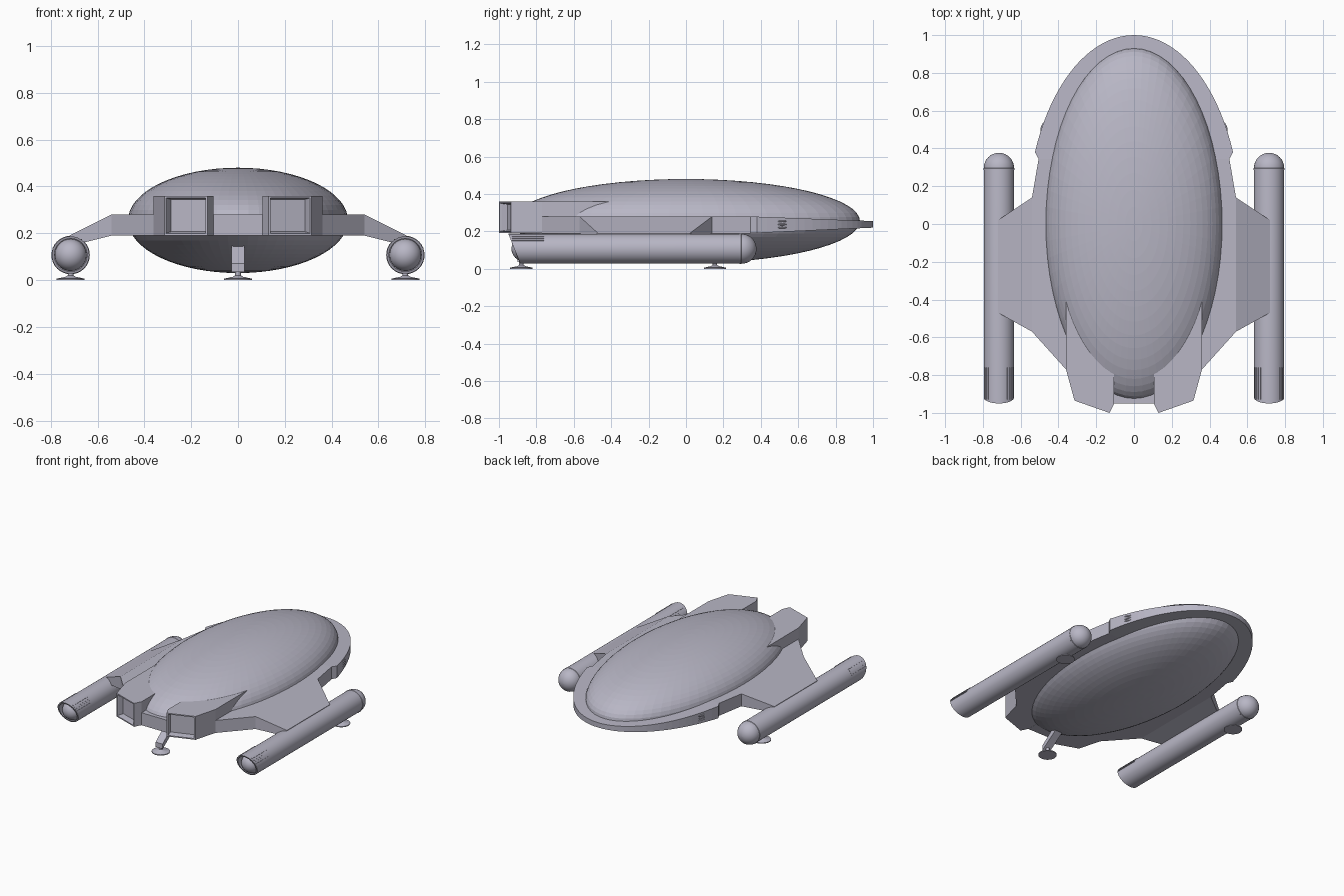
import bpy, bmesh, math
from mathutils import Vector, Matrix

cube = bpy.data.objects.get("Cube")
if cube:
    bpy.data.objects.remove(cube)

grey = bpy.data.materials.new("pale_lavender_grey")
grey.use_nodes = True
COLOUR = (0.48, 0.47, 0.56, 1)
grey.diffuse_color = COLOUR
grey.node_tree.nodes["Principled BSDF"].inputs["Base Color"].default_value = COLOUR


def finish(name, bm, smooth=False):
    """Turn a bmesh into a named object with the hull colour."""
    bmesh.ops.recalc_face_normals(bm, faces=bm.faces)
    me = bpy.data.meshes.new(name)
    bm.to_mesh(me)
    bm.free()
    me.materials.append(grey)
    if smooth:
        me.shade_smooth()
        me.set_sharp_from_angle(angle=math.radians(35))
    ob = bpy.data.objects.new(name, me)
    bpy.context.collection.objects.link(ob)
    return ob


def prism(outline, low, high):
    """Solid over an xy outline; low and high give z at each corner."""
    bm = bmesh.new()
    bot = [bm.verts.new((x, y, low(x, y))) for x, y in outline]
    top = [bm.verts.new((x, y, high(x, y))) for x, y in outline]
    bm.faces.new(bot)
    bm.faces.new(top)
    n = len(outline)
    for i in range(n):
        j = (i + 1) % n
        bm.faces.new((bot[i], bot[j], top[j], top[i]))
    bmesh.ops.recalc_face_normals(bm, faces=bm.faces)
    return bm


def mirrored(half):
    return half + [(-x, y) for x, y in reversed(half) if x > 0]


def lathe(rings, place, sides=32):
    """Skin circular rings (radius, height), capping both ends."""
    bm = bmesh.new()
    loops = []
    for r, h in rings:
        angles = [2 * math.pi * i / sides for i in range(sides)]
        loops.append([bm.verts.new(place(r * math.cos(a), r * math.sin(a), h)) for a in angles])
    for a, b in zip(loops, loops[1:]):
        for i in range(sides):
            j = (i + 1) % sides
            bm.faces.new((a[i], a[j], b[j], b[i]))
    bm.faces.new(loops[0])
    bm.faces.new(loops[-1])
    return bm


def ellipsoid(name, centre, radii, u=32, v=16, turn=0, smooth=True):
    bm = bmesh.new()
    m = Matrix.Translation(centre) @ Matrix.Rotation(turn, 4, 'Z') @ Matrix.Diagonal((*radii, 1))
    bmesh.ops.create_uvsphere(bm, u_segments=u, v_segments=v, radius=1, matrix=m)
    return finish(name, bm, smooth)


# Main hull
ellipsoid("hull", (0, 0, 0.255), (0.47, 0.93, 0.225), 64, 32, smooth=False)

# Tapered rim around the nose
RIM = 0.567
half = [(RIM * math.sin(t), math.cos(t)) for t in (math.acos(0.38) * i / 20 for i in range(21))]
half.append((0.505, 0.345))


def taper(a, b):
    return lambda x, y: a + (b - a) * (y - 0.345) / 0.655


finish("nose_rim", prism(mirrored(half), taper(0.19, 0.22), taper(0.28, 0.255)))

# Flat deck around the rest of the hull
DECK_LOW, DECK_HIGH = 0.19, 0.28
half = [(0.505, 0.345), (0.54, 0.14), (0.54, -0.57), (0.36, -0.77), (0.105, -0.77), (0.105, -0.95)]
finish("deck", prism(mirrored(half), lambda x, y: DECK_LOW, lambda x, y: DECK_HIGH))


def foot(name, x, y, stem_top):
    rings = [(0.06, 0), (0.06, 0.006), (0.022, 0.014), (0.012, 0.02), (0.012, stem_top)]
    finish(name, lathe(rings, lambda a, b, h: (x + a, y + b, h)), True)


NX, NZ, NR = 0.715, 0.107, 0.08

for side, s in (("left", 1), ("right", -1)):
    # Engine housing with a recessed, framed opening
    plan = [(0.36, -0.4), (0.36, -0.77), (0.315, -0.935), (0.13, -1.0), (0.105, -0.95), (0.105, -0.4)]
    bm = prism([(s * x, y) for x, y in plan], lambda x, y: 0.191, lambda x, y: 0.36)
    aim = Vector((s * 0.33, -0.94, 0))
    face = max(bm.faces, key=lambda f: f.normal.dot(aim))
    bmesh.ops.inset_region(bm, faces=[face], thickness=0.012, depth=0)
    bmesh.ops.inset_region(bm, faces=[face], thickness=0.004, depth=-0.012)
    bmesh.ops.inset_region(bm, faces=[face], thickness=0.006, depth=-0.03)
    finish(side + "_engine_housing", bm)

    # Sloping wing
    plan = [(0.54, 0.14), (0.72, 0.02), (0.72, -0.47), (0.54, -0.57)]
    bm = prism([(s * x, y) for x, y in plan],
               lambda x, y: DECK_LOW - (abs(x) - 0.54) * 0.25,
               lambda x, y: DECK_HIGH - (abs(x) - 0.54) * 0.5)
    finish(side + "_wing", bm)

    # Nacelle tube with a slanted hollow tail and a rounded nose
    def place(a, b, h):
        slant = -0.4 * b if h < -0.8 else 0
        return (s * NX + a, h + slant, NZ + b)

    rings = [(0.07, -0.84), (0.07, -0.918), (NR, -0.918), (NR, 0.297)]
    rings += [(NR * math.cos(t), 0.297 + NR * math.sin(t))
              for t in (math.pi / 2 * i / 8.1 for i in range(1, 9))]
    finish(side + "_nacelle", lathe(rings, place), True)
    ellipsoid(side + "_exhaust_ball", (s * NX, -0.865, NZ), (0.068, 0.068, 0.068))

    # Collar behind the nacelle nose
    collar = [(NR, 0.285), (NR + 0.002, 0.287), (NR + 0.002, 0.295), (NR, 0.297)]
    finish(side + "_nacelle_collar",
           lathe(collar, lambda a, b, h: (s * NX + a, h, NZ + b)), True)

    # Tail grille slats on both flanks of the nacelle
    for flank in (1, -1):
        for k in range(4):
            t = math.radians(22 + 11 * k)
            m = (Matrix.Translation((s * NX + flank * NR * math.cos(t), -0.845, NZ + NR * math.sin(t)))
                 @ Matrix.Rotation(-flank * t, 4, 'Y') @ Matrix.Diagonal((0.006, 0.17, 0.005, 1)))
            bm = bmesh.new()
            bmesh.ops.create_cube(bm, size=1, matrix=m)
            finish(side + "_grille_slat", bm)

    # Small thruster vents on the rim
    for z in (0.22, 0.237, 0.254):
        y = 0.515
        x = RIM * math.sqrt(1 - y * y)
        ellipsoid(side + "_rim_vent", (s * x, y, z), (0.006, 0.025, 0.005), 12, 8, s * 0.33)

    foot(side + "_nacelle_foot", s * NX, 0.155, 0.045)

# Central landing leg
foot("centre_foot", 0, -0.88, 0.05)
leg = [(-0.028, -0.9), (0.028, -0.9), (0.028, -0.72), (-0.028, -0.72)]
finish("landing_leg", prism(leg, lambda x, y: 0.035 + (y + 0.9) * 0.7,
                            lambda x, y: 0.07 + (y + 0.9) * 0.8))
